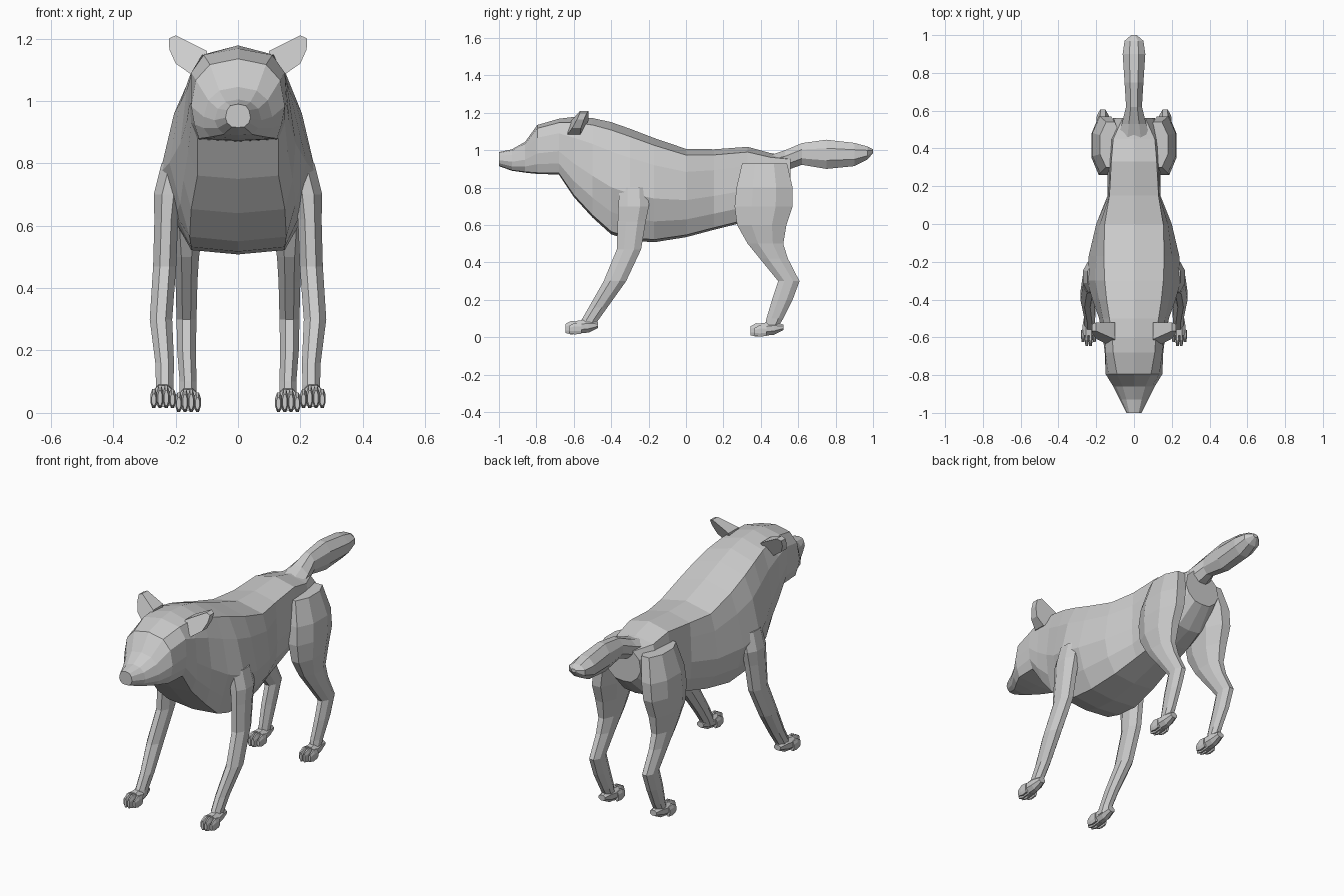
import bpy, bmesh, math

grey = bpy.data.materials.new("fur grey")
grey.diffuse_color = (0.6, 0.6, 0.6, 1)


def loft(name, rings_sets, mirror=False):
    """Skin each set of equally sized point rings, capping both ends."""
    bm = bmesh.new()
    for rings in rings_sets:
        rows = [[bm.verts.new(p) for p in ring] for ring in rings]
        n = len(rows[0])
        for a, b in zip(rows, rows[1:]):
            for i in range(n):
                j = (i + 1) % n
                bm.faces.new((a[i], a[j], b[j], b[i]))
        bm.faces.new(rows[0][::-1])
        bm.faces.new(rows[-1])
    bmesh.ops.recalc_face_normals(bm, faces=bm.faces)
    mesh = bpy.data.meshes.new(name)
    bm.to_mesh(mesh)
    bm.free()
    mesh.materials.append(grey)
    obj = bpy.data.objects.new(name, mesh)
    bpy.context.collection.objects.link(obj)
    if mirror:
        obj.modifiers.new("mirror", 'MIRROR').use_mirror_merge = False
    return obj


def octagon(hu, hv):
    r = 1 / math.cos(math.pi / 8)
    angles = [(i + 0.5) * math.pi / 4 for i in range(8)]
    return [(hu * r * math.cos(a), hv * r * math.sin(a)) for a in angles]


def flat_ring(z, cx, cy, hx, hy):
    return [(cx + u, cy + v, z) for u, v in octagon(hx, hy)]


def upright_ring(y, cx, cz, hx, hz):
    return [(cx + u, y, cz + v) for u, v in octagon(hx, hz)]


def body_ring(y, zt, zb, wt, w1, w2, w3, wb):
    h = zt - zb
    side = [(wt, zt - 0.07 * h), (w1, zb + 0.74 * h), (w2, zb + 0.42 * h),
            (w3, zb + 0.2 * h), (wb, zb + 0.025 * h)]
    half = [(0, zt)] + side + [(0, zb)]
    return [(x, y, z) for x, z in half + [(-x, z) for x, z in side[::-1]]]


# Head and trunk: y, top, bottom, half widths from back to belly
head = [(-1.0, .99, .915, .025, .035, .04, .035, .02),
        (-.93, 1.005, .89, .04, .065, .075, .065, .045),
        (-.86, 1.045, .88, .06, .095, .11, .11, .09),
        (-.795, 1.135, .873, .09, .135, .15, .14, .125),
        (-.68, 1.168, .87, .11, .15, .155, .15, .13)]
trunk = [(-.6, 1.178, .75, .115, .155, .165, .16, .13),
         (-.5, 1.172, .64, .13, .165, .185, .175, .15),
         (-.4, 1.15, .55, .145, .185, .22, .185, .155),
         (-.3, 1.115, .517, .155, .205, .25, .2, .15),
         (-.17, 1.065, .508, .16, .2, .24, .205, .15),
         (0, 1.007, .535, .155, .18, .2, .18, .13),
         (.15, 1.005, .575, .13, .135, .14, .135, .11),
         (.33, 1.018, .62, .12, .13, .14, .13, .09),
         (.45, .985, .66, .11, .125, .13, .12, .07),
         (.56, .965, .77, .06, .1, .11, .09, .05)]
loft("head_and_body", [[body_ring(*r) for r in head + trunk]])

# Tail: y, centre x, centre z, half width, half height
tail = [(.44, 0, .93, .09, .04), (.53, 0, .945, .065, .055),
        (.62, 0, .98, .042, .058), (.75, 0, .978, .05, .078),
        (.9, 0, .977, .06, .062), (.97, 0, .985, .05, .035),
        (1.0, 0, .995, .015, .01)]
loft("tail", [[upright_ring(*r) for r in tail]])

# Legs: z, centre x, centre y, half width, half depth
front = [(.8, .2, -.28, .045, .075), (.7, .225, -.28, .045, .082),
         (.62, .23, -.29, .038, .075), (.47, .235, -.305, .037, .065),
         (.3, .247, -.38, .036, .06), (.16, .235, -.47, .03, .05),
         (.09, .235, -.515, .028, .045), (.05, .235, -.53, .028, .04)]
hind = [(.93, .125, .42, .055, .12), (.8, .15, .42, .07, .15),
        (.7, .16, .415, .065, .155), (.6, .165, .405, .055, .132),
        (.5, .165, .425, .04, .095), (.42, .165, .47, .035, .075),
        (.3, .165, .55, .032, .057), (.2, .165, .515, .03, .055),
        (.1, .16, .475, .027, .045), (.05, .16, .455, .027, .035)]
loft("front_legs", [[flat_ring(*r) for r in front]], True)
loft("hind_legs", [[flat_ring(*r) for r in hind]], True)


# Paws: a pad with four toes, the middle pair longer
def paws(name, cx, y, z):
    parts = [[upright_ring(y, cx, z + .05, .02, .015),
              upright_ring(y - .05, cx, z + .045, .03, .035),
              upright_ring(y - .12, cx, z + .038, .037, .034)]]
    for i in range(4):
        k = i - 1.5
        mid = abs(k) < 1
        x, tip = cx + k * .02, y - (.175 if mid else .155)
        top = .036 if mid else .031
        parts.append([upright_ring(y - .09, x, z + top, .01, top - .004),
                      upright_ring(tip + .03, x, z + top, .011, top),
                      upright_ring(tip, x, z + top - .004, .007, top - .012)])
    loft(name, parts, True)


paws("front_paws", .24, -.47, .015)
paws("hind_paws", .16, .52, .003)

# Ears: a slanted outline, thicker at the base
outline = [(.1, 1.16), (.15, 1.185), (.2, 1.21), (.222, 1.2),
           (.22, 1.165), (.2, 1.12), (.15, 1.085), (.1, 1.09)]


def ear_side(s):
    return [(x, -.6 + (z - 1.085) * .45 + s * (.045 - (x - .1) * .22), z)
            for x, z in outline]


loft("ears", [[ear_side(-1), ear_side(1)]], True)
